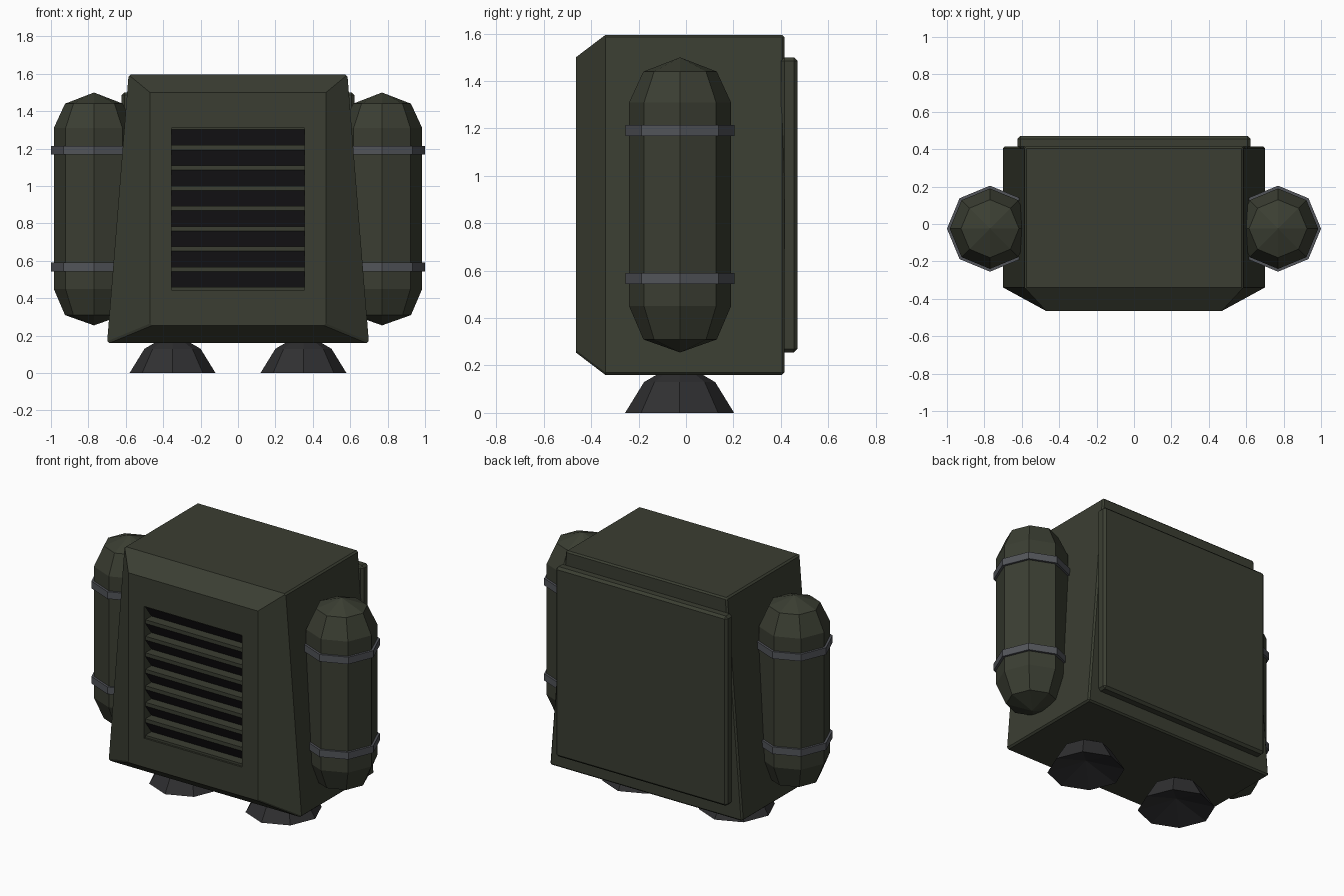
import bpy
import bmesh
from math import sin, cos, pi, radians

cube = bpy.data.objects.get("Cube")
if cube:
    bpy.data.objects.remove(cube, do_unlink=True)


def material(name, r, g, b):
    m = bpy.data.materials.new(name)
    m.use_nodes = True
    m.diffuse_color = (r, g, b, 1)
    m.node_tree.nodes["Principled BSDF"].inputs["Base Color"].default_value = (r, g, b, 1)
    return m


GREEN = material("olive green", 0.043, 0.048, 0.032)
DARK = material("vent black", 0.016, 0.015, 0.018)
RUBBER = material("nozzle grey", 0.029, 0.029, 0.031)
STEEL = material("steel band", 0.085, 0.090, 0.102)


def finish(bm, name, *mats):
    mesh = bpy.data.meshes.new(name)
    bm.to_mesh(mesh)
    bm.free()
    for m in mats:
        mesh.materials.append(m)
    ob = bpy.data.objects.new(name, mesh)
    bpy.context.collection.objects.link(ob)
    return ob


def bevel(ob, width, angle):
    mod = ob.modifiers.new("edge bevel", "BEVEL")
    mod.width = width
    mod.segments = 1
    mod.limit_method = "ANGLE"
    mod.angle_limit = radians(angle)


def lathe(name, profile, x, y, mat, sides=8):
    """Faceted turned part from (radius, height) pairs."""
    bm = bmesh.new()
    rings = [[bm.verts.new((x + r * cos(2 * pi * i / sides), y + r * sin(2 * pi * i / sides), z))
              for i in range(sides)] for r, z in profile]
    for a, b in zip(rings, rings[1:]):
        for i in range(sides):
            j = (i + 1) % sides
            bm.faces.new((a[i], a[j], b[j], b[i]))
    bmesh.ops.remove_doubles(bm, verts=bm.verts, dist=1e-5)
    bmesh.ops.recalc_face_normals(bm, faces=bm.faces)
    return finish(bm, name, mat)


# Tapered body with a chamfered front and a vent opening
FRONT, VENT_W, VENT_LOW, VENT_TOP = -0.465, 0.355, 0.445, 1.31
bm = bmesh.new()
rings = []
for y, low_w, top_w, low, top in ((0.415, 0.70, 0.585, 0.16, 1.595),
                                  (-0.34, 0.70, 0.585, 0.16, 1.595),
                                  (FRONT, 0.47, 0.47, 0.255, 1.5),
                                  (FRONT, VENT_W, VENT_W, VENT_LOW, VENT_TOP)):
    rings.append([bm.verts.new(p) for p in ((-low_w, y, low), (low_w, y, low),
                                            (top_w, y, top), (-top_w, y, top))])
bm.faces.new(rings[0][::-1])
for a, b in zip(rings, rings[1:]):
    for i in range(4):
        j = (i + 1) % 4
        bm.faces.new((a[i], a[j], b[j], b[i]))
bevel(finish(bm, "body", GREEN), 0.01, 60)

# Louvred vent: green shelves and lips, dark sloping slots
lip, deep = FRONT + 0.012, FRONT + 0.075
steps = [(FRONT, VENT_LOW), (lip, VENT_LOW)]
dark_steps = set()
for k in range(8):
    z = 0.46 + 0.1083 * k
    steps += [(lip, z), (deep, z), (lip, z + 0.084)]
    dark_steps.add(len(steps) - 2)
steps += [(lip, VENT_TOP), (FRONT, VENT_TOP)]
bm = bmesh.new()
pairs = [[bm.verts.new((s * VENT_W, y, z)) for s in (-1, 1)] for y, z in steps]
for i, (a, b) in enumerate(zip(pairs, pairs[1:])):
    face = bm.faces.new((a[0], a[1], b[1], b[0]))
    face.material_index = 1 if i in dark_steps else 0
for s in (-1, 1):
    wall = [bm.verts.new((s * VENT_W, y, z)) for y, z in
            ((FRONT, VENT_LOW), (deep, VENT_LOW), (deep, VENT_TOP), (FRONT, VENT_TOP))]
    bm.faces.new(wall if s < 0 else wall[::-1])
finish(bm, "vent_louvres", GREEN, DARK)

# Back plate
bm = bmesh.new()
bmesh.ops.create_cube(bm, size=1)
for v in bm.verts:
    v.co = (v.co.x * 1.245, 0.435 + v.co.y * 0.07, 0.878 + v.co.z * 1.245)
bevel(finish(bm, "back_plate", GREEN), 0.015, 60)

# Side tanks with straps, and the nozzles underneath
TANK = [(0, 0.255), (0.155, 0.31), (0.215, 0.45), (0.215, 1.31), (0.155, 1.44), (0, 1.5)]
NOZZLE = [(0, 0.07), (0.23, 0), (0.15, 0.13), (0.09, 0.165), (0, 0.17)]
for side, s in (("left", 1), ("right", -1)):
    lathe(side + "_tank", TANK, s * 0.77, -0.025, GREEN)
    for level, z in (("lower", 0.567), ("upper", 1.192)):
        strap = [(0.2, z - 0.023), (0.23, z - 0.023), (0.23, z + 0.023), (0.2, z + 0.023)]
        lathe(f"{side}_{level}_strap", strap + strap[:1], s * 0.77, -0.025, STEEL)
    lathe(side + "_nozzle", NOZZLE, s * 0.35, -0.027, RUBBER)
